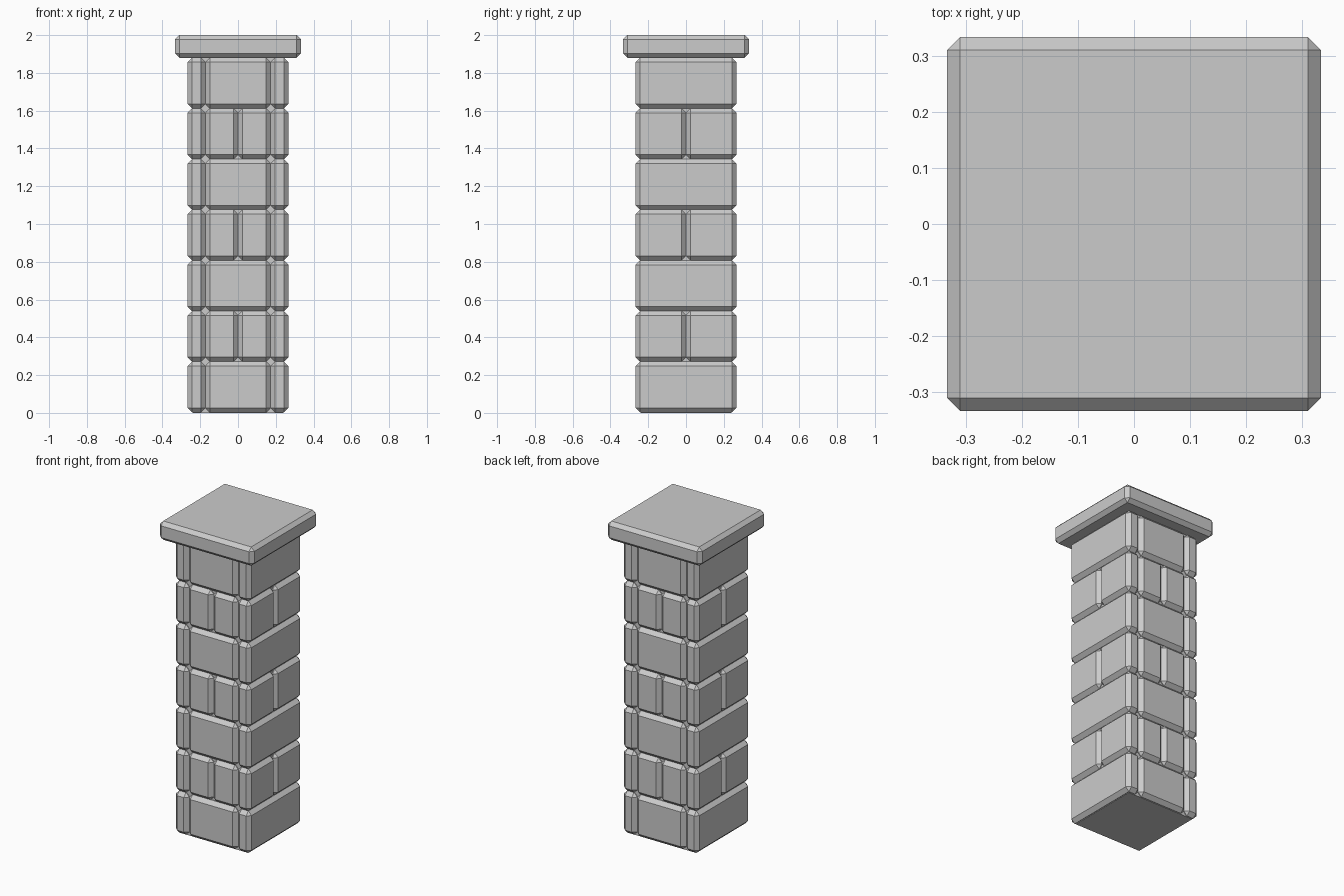
import bpy
from mathutils import Vector

cube = bpy.data.objects.get("Cube")
if cube:
    bpy.data.objects.remove(cube, do_unlink=True)

# Single stone colour
stone = bpy.data.materials.new("grey_stone")
stone.use_nodes = True
colour = (0.6, 0.6, 0.6, 1)
stone.diffuse_color = colour
stone.node_tree.nodes["Principled BSDF"].inputs["Base Color"].default_value = colour

HALF = 0.267       # half width of the shaft
JOINT = 0.173      # where side and face bricks meet
INNER = 0.17       # inner surface of the face bricks
BEVEL = 0.0235
BASE, TOP, COURSES = 0.003, 1.88, 7


def block(name, low, high, bevel=0):
    """Box between two corners, with chamfered edges."""
    low, high = Vector(low), Vector(high)
    bpy.ops.mesh.primitive_cube_add(size=1, location=(low + high) / 2)
    obj = bpy.context.object
    obj.name = name
    obj.scale = high - low
    bpy.ops.object.transform_apply(location=False, rotation=False, scale=True)
    obj.data.materials.append(stone)
    if bevel:
        chamfer = obj.modifiers.new("chamfer", "BEVEL")
        chamfer.width = bevel
        chamfer.segments = 1
    return obj


# Solid core behind the joints
CORE = HALF - 0.028
block("core", (-CORE, -CORE, 0), (CORE, CORE, TOP + 0.02))

# Brick courses, every second one split in the middle
pitch = (TOP - BASE) / COURSES
for course in range(COURSES):
    z0 = BASE + course * pitch
    z1 = z0 + pitch
    cuts = (-1, 0, 1) if course % 2 else (-1, 1)
    for a, b in zip(cuts, cuts[1:]):
        block("left_brick", (JOINT, a * HALF, z0), (HALF, b * HALF, z1), BEVEL)
        block("right_brick", (-HALF, a * HALF, z0), (-JOINT, b * HALF, z1), BEVEL)
        block("front_brick", (a * JOINT, -HALF, z0), (b * JOINT, -INNER, z1), BEVEL)
        block("back_brick", (a * JOINT, INNER, z0), (b * JOINT, HALF, z1), BEVEL)

# Overhanging cap slab
CAP = 0.333
block("cap", (-CAP, -CAP, TOP), (CAP, CAP, 2), 0.0225)
